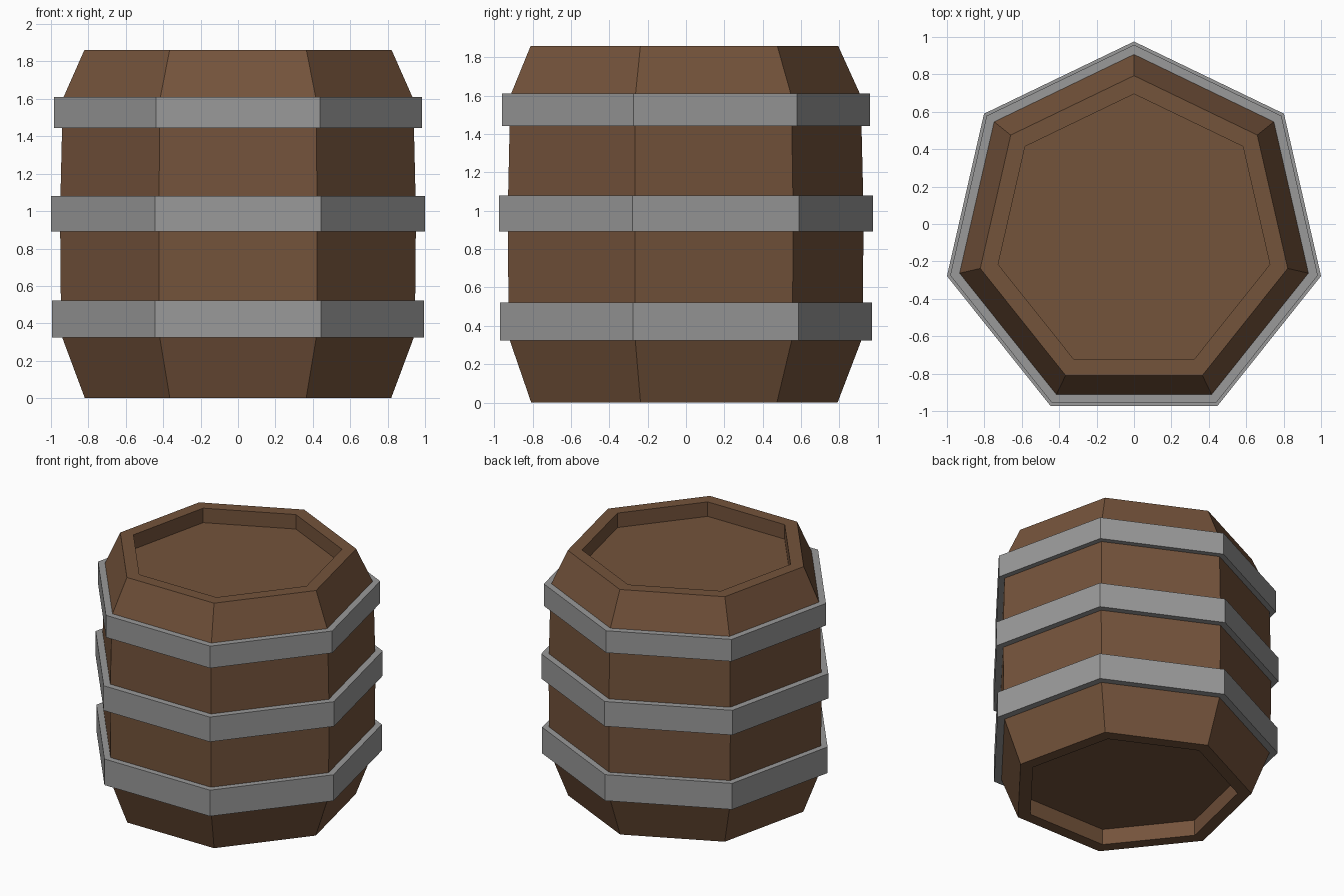
import bpy, bmesh, math

if "Cube" in bpy.data.objects:
    bpy.data.objects.remove(bpy.data.objects["Cube"], do_unlink=True)

SIDES = 7
CENTRE_Y = -0.05


def material(name, colour):
    mat = bpy.data.materials.new(name)
    mat.use_nodes = True
    mat.diffuse_color = (*colour, 1)
    bsdf = next(n for n in mat.node_tree.nodes if n.type == "BSDF_PRINCIPLED")
    bsdf.inputs["Base Color"].default_value = (*colour, 1)
    return mat


def lathe(name, profile, mat, closed):
    """Sweep a (radius, height) profile round the seven sides."""
    bm = bmesh.new()
    rings = []
    for r, z in profile:
        ring = []
        for i in range(SIDES):
            a = math.pi / 2 + math.tau * i / SIDES
            ring.append(bm.verts.new((r * math.cos(a), CENTRE_Y + r * math.sin(a), z)))
        rings.append(ring)
    pairs = list(zip(rings, rings[1:]))
    if closed:
        pairs.append((rings[-1], rings[0]))
    else:
        bm.faces.new(rings[0])
        bm.faces.new(rings[-1])
    for low, high in pairs:
        for i in range(SIDES):
            j = (i + 1) % SIDES
            bm.faces.new((low[i], low[j], high[j], high[i]))
    bmesh.ops.recalc_face_normals(bm, faces=bm.faces)
    mesh = bpy.data.meshes.new(name)
    bm.to_mesh(mesh)
    bm.free()
    mesh.materials.append(mat)
    obj = bpy.data.objects.new(name, mesh)
    bpy.context.collection.objects.link(obj)
    return obj


wood = material("brown wood", (0.175, 0.087, 0.044))
metal = material("grey metal", (0.32, 0.32, 0.32))

# Barrel body with a recessed lid and a recessed base
body_profile = [
    (0.745, 0.12), (0.745, 0), (0.84, 0), (0.97, 0.34), (0.976, 0.985),
    (0.961, 1.6), (0.843, 1.86), (0.745, 1.86), (0.745, 1.75),
]
lathe("barrel_body", body_profile, wood, closed=False)

# Three metal hoops: outer radius, bottom, top
hoops = {
    "lower_hoop": (1.02, 0.325, 0.523),
    "middle_hoop": (1.0257, 0.892, 1.08),
    "upper_hoop": (1.008, 1.443, 1.61),
}
for name, (outer, bottom, top) in hoops.items():
    inner = 0.94
    lathe(name, [(inner, bottom), (outer, bottom), (outer, top), (inner, top)], metal, closed=True)
